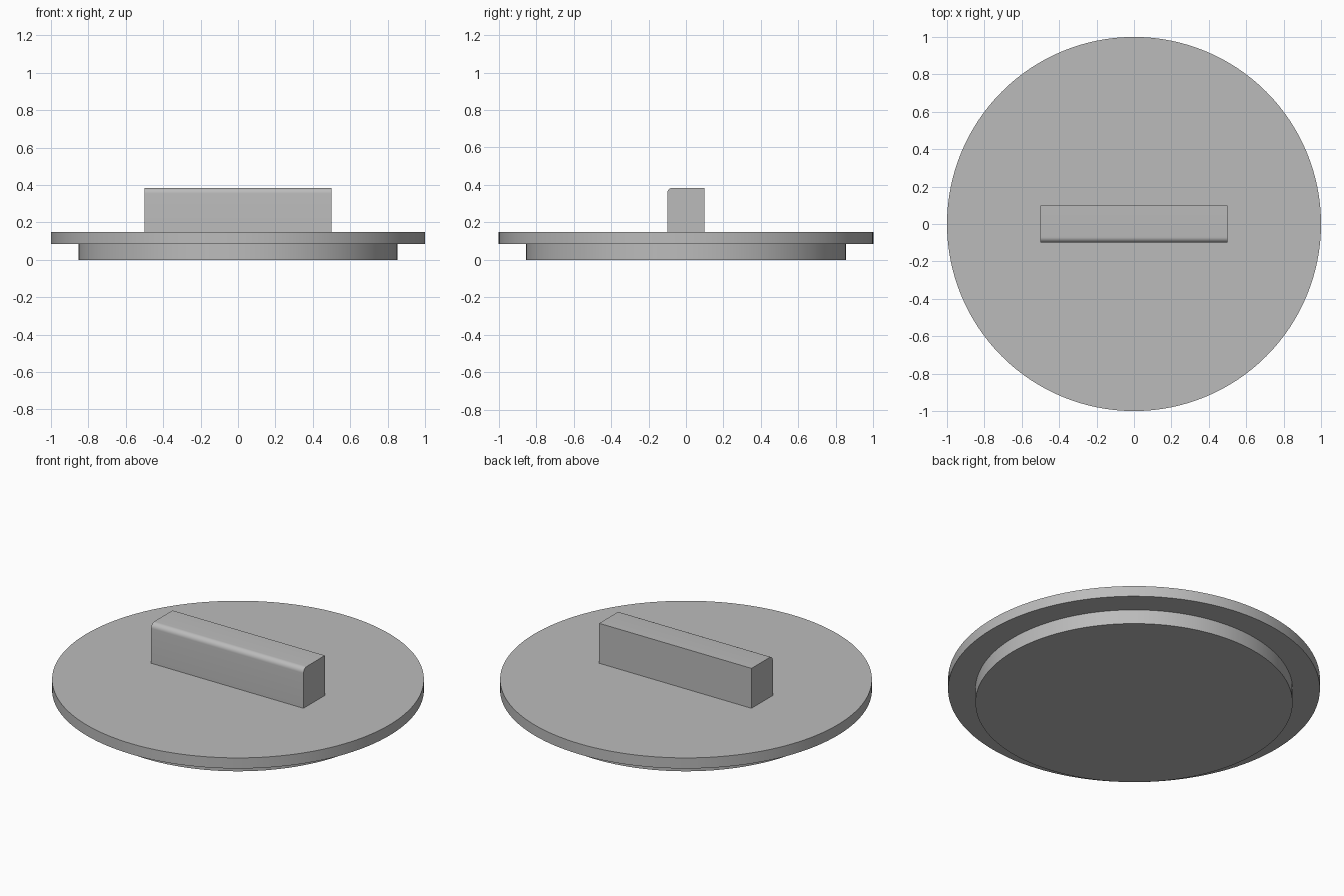
import bpy
import bmesh
from math import radians, pi, sin, cos

if "Cube" in bpy.data.objects:
    bpy.data.objects.remove(bpy.data.objects["Cube"], do_unlink=True)

SEGMENTS = 128
PLUG_RADIUS, FLANGE_RADIUS = 0.853, 1.0
PLUG_TOP, FLANGE_TOP = 0.085, 0.148
HANDLE_X, HANDLE_Y, HANDLE_TOP = 0.5, 0.1, 0.385
FILLET = 0.03

# Single grey plastic
grey = bpy.data.materials.new("grey")
grey.use_nodes = True
colour = (0.5, 0.5, 0.5, 1)
grey.diffuse_color = colour
grey.node_tree.nodes["Principled BSDF"].inputs["Base Color"].default_value = colour


def finish(bm, name):
    """Turn a bmesh into a shaded, coloured object."""
    bmesh.ops.recalc_face_normals(bm, faces=bm.faces)
    mesh = bpy.data.meshes.new(name)
    bm.to_mesh(mesh)
    bm.free()
    obj = bpy.data.objects.new(name, mesh)
    bpy.context.collection.objects.link(obj)
    mesh.materials.append(grey)
    bpy.ops.object.select_all(action="DESELECT")
    obj.select_set(True)
    bpy.context.view_layer.objects.active = obj
    bpy.ops.object.shade_smooth_by_angle(angle=radians(30))
    return obj


# Stepped lid: plug below, wider flange above, as one closed solid
bm = bmesh.new()
rings = []
for radius, z in [(PLUG_RADIUS, 0), (PLUG_RADIUS, PLUG_TOP),
                  (FLANGE_RADIUS, PLUG_TOP), (FLANGE_RADIUS, FLANGE_TOP)]:
    angles = [2 * pi * i / SEGMENTS for i in range(SEGMENTS)]
    rings.append([bm.verts.new((radius * cos(a), radius * sin(a), z)) for a in angles])
for low, high in zip(rings, rings[1:]):
    for i in range(SEGMENTS):
        j = (i + 1) % SEGMENTS
        bm.faces.new((low[i], low[j], high[j], high[i]))
bm.faces.new(rings[0])
bm.faces.new(rings[-1])
finish(bm, "lid")

# Grip bar, rounded along its front top edge only
bm = bmesh.new()
profile = [(-HANDLE_Y, FLANGE_TOP), (HANDLE_Y, FLANGE_TOP), (HANDLE_Y, HANDLE_TOP)]
for i in range(9):
    a = pi / 2 * (1 + i / 8)
    profile.append((-HANDLE_Y + FILLET + FILLET * cos(a),
                    HANDLE_TOP - FILLET + FILLET * sin(a)))
end = bm.faces.new([bm.verts.new((-HANDLE_X, y, z)) for y, z in profile])
extruded = bmesh.ops.extrude_face_region(bm, geom=[end], use_keep_orig=True)
moved = [v for v in extruded["geom"] if isinstance(v, bmesh.types.BMVert)]
bmesh.ops.translate(bm, verts=moved, vec=(2 * HANDLE_X, 0, 0))
finish(bm, "grip_bar")
